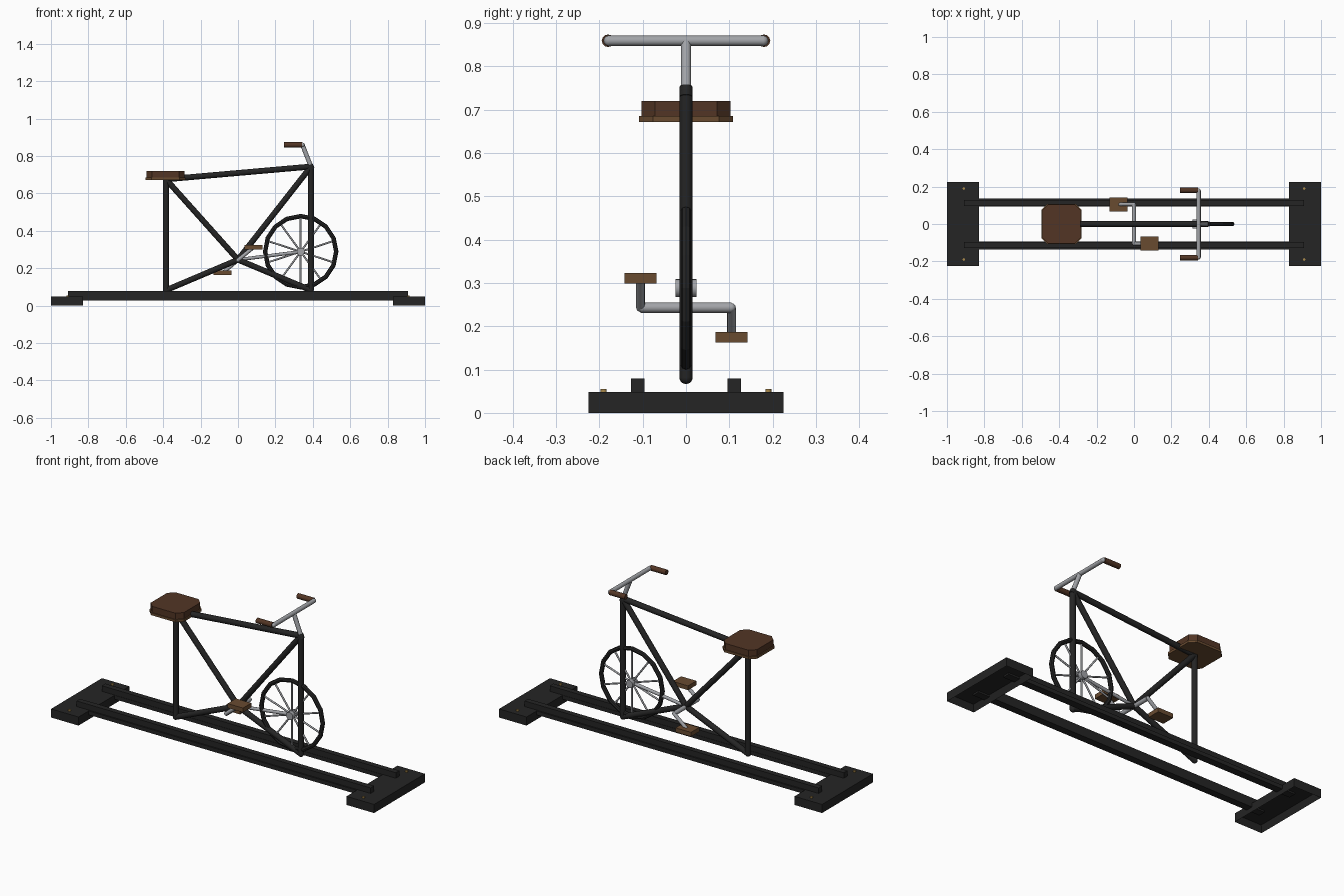
import bpy, bmesh, math
from mathutils import Vector

if "Cube" in bpy.data.objects:
    bpy.data.objects.remove(bpy.data.objects["Cube"])


def material(name, rgb):
    m = bpy.data.materials.new(name)
    m.diffuse_color = (*rgb, 1)
    m.use_nodes = True
    m.node_tree.nodes["Principled BSDF"].inputs["Base Color"].default_value = m.diffuse_color
    return m


BLACK = material("black", (0.018, 0.018, 0.018))
STEEL = material("steel", (0.36, 0.37, 0.39))
LEATHER = material("leather", (0.085, 0.036, 0.018))
WOOD = material("wood", (0.14, 0.07, 0.03))
BRASS = material("brass", (0.4, 0.25, 0.07))


def finish(name, bm, mat, smooth=False):
    me = bpy.data.meshes.new(name)
    bmesh.ops.recalc_face_normals(bm, faces=bm.faces)
    for f in bm.faces:
        f.smooth = smooth and len(f.verts) == 4
    bm.to_mesh(me)
    bm.free()
    me.materials.append(mat)
    ob = bpy.data.objects.new(name, me)
    bpy.context.collection.objects.link(ob)
    return ob


def box_bm(x, y, z):
    bm = bmesh.new()
    bmesh.ops.create_cube(bm, size=1)
    for v in bm.verts:
        v.co = [r[0] + (c + 0.5) * (r[1] - r[0]) for c, r in zip(v.co, (x, y, z))]
    return bm


def box(name, x, y, z, mat):
    return finish(name, box_bm(x, y, z), mat)


def tube(name, a, b, r, mat, sides=12, caps=False):
    """Cylinder from a to b, optionally with ball ends."""
    a, b = Vector(a), Vector(b)
    d = b - a
    bm = bmesh.new()
    bmesh.ops.create_cone(bm, cap_ends=True, segments=sides, radius1=r, radius2=r, depth=d.length)
    rot = d.to_track_quat('Z', 'Y').to_matrix().to_4x4()
    rot.translation = (a + b) / 2
    bmesh.ops.transform(bm, matrix=rot, verts=bm.verts)
    if caps:
        for p in (a, b):
            ball = bmesh.ops.create_uvsphere(bm, u_segments=12, v_segments=8, radius=r)
            bmesh.ops.translate(bm, vec=p, verts=ball["verts"])
    return finish(name, bm, mat, True)


def octagon_slab(name, x, y, z, cut, mat):
    """Box with its four upright corners chamfered."""
    bm = box_bm(x, y, z)
    edges = [e for e in bm.edges if abs(e.verts[0].co.z - e.verts[1].co.z) > 0.005]
    bmesh.ops.bevel(bm, geom=edges, offset=cut, segments=1, affect='EDGES')
    return finish(name, bm, mat)


# Base: end feet hollow from below, bolts, stepped rails
for side, s in (("rear", -1), ("front", 1)):
    bm = box_bm(sorted((s * 0.83, s * 1.0)), (-0.225, 0.225), (0, 0.048))
    bm.normal_update()
    bottom = [f for f in bm.faces if f.normal.z < -0.9]
    bmesh.ops.inset_region(bm, faces=bottom, thickness=0.018)
    bmesh.ops.translate(bm, vec=(0, 0, 0.035), verts=bottom[0].verts)
    finish(f"{side}_foot", bm, BLACK)
    for t in (-1, 1):
        tube(f"{side}_bolt", (s * 0.91, t * 0.19, 0.04), (s * 0.91, t * 0.19, 0.055), 0.007, BRASS, 8)
for t in (-1, 1):
    box("rail_top", (-0.91, 0.91), sorted((t * 0.096, t * 0.127)), (0.045, 0.079), BLACK)
    box("rail_flange", (-0.91, 0.91), sorted((t * 0.094, t * 0.135)), (0.026, 0.0475), BLACK)

# Frame tubes
P = {"seat": (-0.385, 0, 0.675), "rear": (-0.385, 0, 0.082), "crank": (0, 0, 0.245),
     "head": (0.39, 0, 0.743), "front": (0.39, 0, 0.082)}
for a, b in (("seat", "rear"), ("seat", "crank"), ("crank", "head"), ("head", "front"),
             ("rear", "crank"), ("crank", "front"), ("seat", "head")):
    tube(f"frame_{a}_{b}", P[a], P[b], 0.0155, BLACK, caps=True)

# Flywheel: low-poly rim, hub, spokes, drive bar
HUB = Vector((0.335, 0, 0.288))
bm = bmesh.new()
N, M = 16, 8
rings = []
for i in range(N):
    a = 2 * math.pi * i / N
    ring = []
    for j in range(M):
        b = 2 * math.pi * j / M
        r = 0.19 + 0.012 * math.cos(b)
        ring.append(bm.verts.new(HUB + Vector((r * math.cos(a), 0.012 * math.sin(b), r * math.sin(a)))))
    rings.append(ring)
for i in range(N):
    p, q = rings[i], rings[(i + 1) % N]
    for j in range(M):
        k = (j + 1) % M
        bm.faces.new((p[j], q[j], q[k], p[k]))
finish("wheel_rim", bm, BLACK)
tube("wheel_hub", HUB - Vector((0, 0.024, 0)), HUB + Vector((0, 0.024, 0)), 0.021, STEEL, 16)
for i in range(10):
    a = math.pi / 2 + 2 * math.pi * i / 10
    tube("wheel_spoke", HUB, HUB + Vector((0.187 * math.cos(a), 0, 0.187 * math.sin(a))), 0.005, STEEL, 8)
tube("drive_bar", P["crank"], HUB, 0.009, STEEL)

# Crank and pedals
tube("crank_axle", (0, -0.105, 0.243), (0, 0.105, 0.243), 0.012, STEEL)
for s in (-1, 1):
    tube("crank_arm", (0, s * 0.105, 0.243), (-s * 0.08, s * 0.105, 0.243 - s * 0.066), 0.01, STEEL, caps=True)
    z = 0.243 - s * 0.068
    box("pedal", sorted((-s * 0.035, -s * 0.13)), sorted((s * 0.068, s * 0.142)), (z - 0.012, z + 0.012), WOOD)

# Handlebar with backward grips
tube("handlebar_stem", P["head"], (0.345, 0, 0.858), 0.012, STEEL)
tube("stem_collar", (0.395, 0, 0.73), (0.386, 0, 0.753), 0.015, BLACK)
tube("handlebar", (0.345, -0.178, 0.859), (0.345, 0.178, 0.859), 0.012, STEEL, caps=True)
for s in (-1, 1):
    tube("grip", (0.245, s * 0.18, 0.859), (0.342, s * 0.18, 0.859), 0.0145, LEATHER)

# Seat: cushion on a wooden pan
octagon_slab("seat_cushion", (-0.49, -0.285), (-0.103, 0.103), (0.685, 0.72), 0.031, LEATHER)
octagon_slab("seat_pan", (-0.495, -0.28), (-0.108, 0.108), (0.672, 0.685), 0.032, WOOD)
